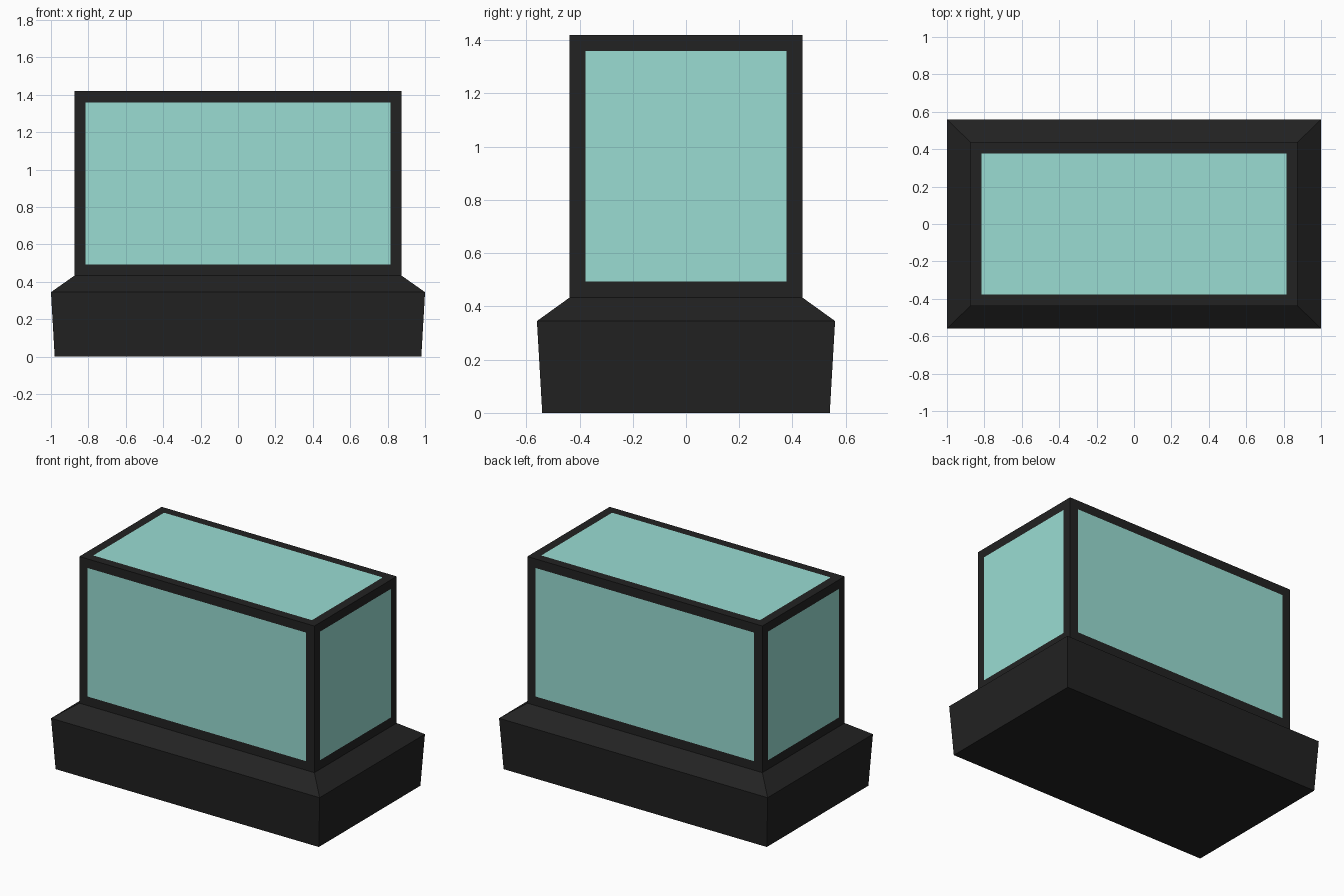
import bpy, bmesh

if "Cube" in bpy.data.objects:
    bpy.data.objects.remove(bpy.data.objects["Cube"])


def material(name, color):
    mat = bpy.data.materials.new(name)
    mat.diffuse_color = color
    mat.use_nodes = True
    mat.node_tree.nodes["Principled BSDF"].inputs["Base Color"].default_value = mat.diffuse_color
    return mat


def finish(name, bm, mat):
    mesh = bpy.data.meshes.new(name)
    bm.to_mesh(mesh)
    bm.free()
    mesh.materials.append(mat)
    obj = bpy.data.objects.new(name, mesh)
    bpy.context.collection.objects.link(obj)
    return obj


def loft(rings, cap_bottom=False, cap_top=False):
    """Stack rectangles given as (half_x, half_y, z) and skin them with quads."""
    bm = bmesh.new()
    loops = [[bm.verts.new((sx * hx, sy * hy, z))
              for sx, sy in ((-1, -1), (1, -1), (1, 1), (-1, 1))]
             for hx, hy, z in rings]
    for low, high in zip(loops, loops[1:]):
        for i in range(4):
            j = (i + 1) % 4
            bm.faces.new((low[i], low[j], high[j], high[i]))
    if cap_bottom:
        bm.faces.new(loops[0][::-1])
    if cap_top:
        bm.faces.new(loops[-1])
    bm.normal_update()
    return bm


black = material("black_frame", (0.016, 0.016, 0.016, 1))
teal = material("teal_glass", (0.32, 0.72, 0.65, 1))

# Plinth: flared block with a sloping shoulder up to the glass case
finish("plinth", loft([(0.98, 0.54, 0), (1.0, 0.56, 0.345), (0.875, 0.4375, 0.433)],
                      cap_bottom=True), black)

# Case: box whose five faces are inset into border frames with flush panes
case = loft([(0.875, 0.4375, 0.433), (0.875, 0.4375, 1.42)], cap_top=True)
panes = case.faces[:]
borders = bmesh.ops.inset_individual(case, faces=panes, thickness=0.086)["faces"]
pane_ids = {f.index for f in panes}
case.faces.index_update()
pane_ids = {f.index for f in panes}
glass = case.copy()
glass.faces.ensure_lookup_table()
bmesh.ops.delete(glass, geom=[glass.faces[i] for i in range(len(glass.faces))
                              if i not in pane_ids], context="FACES")
bmesh.ops.delete(case, geom=panes, context="FACES_ONLY")
finish("case_frame", case, black)
finish("glass_panes", glass, teal)
